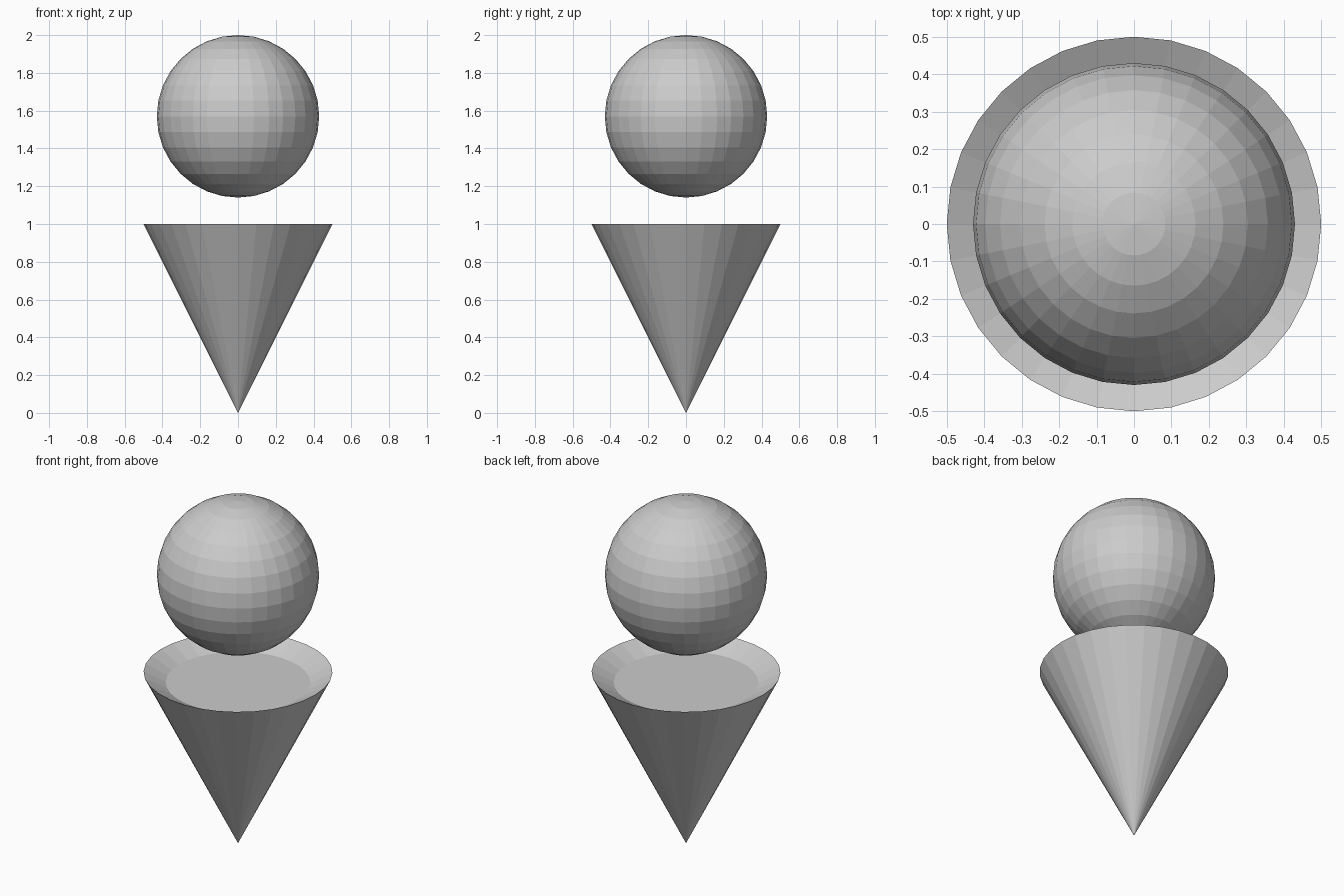
import bpy
import bmesh

cube = bpy.data.objects.get("Cube")
if cube:
    bpy.data.objects.remove(cube, do_unlink=True)

SIDES = 32

grey = bpy.data.materials.new("plain grey")
grey.use_nodes = True
colour = (0.6, 0.6, 0.6, 1.0)
grey.diffuse_color = colour
grey.node_tree.nodes["Principled BSDF"].inputs["Base Color"].default_value = colour

# Cone standing on its tip
bpy.ops.mesh.primitive_cone_add(vertices=SIDES, radius1=0, radius2=0.5, depth=1,
                                location=(0, 0, 0.5))
cone = bpy.context.object
cone.name = "cone"

# Sunken floor inside the rim: inset the top cap and lower it
bm = bmesh.new()
bm.from_mesh(cone.data)
cap = max(bm.faces, key=lambda f: f.calc_center_median().z)
bmesh.ops.inset_individual(bm, faces=[cap], thickness=0.117, depth=0)
bmesh.ops.translate(bm, verts=cap.verts, vec=(0, 0, -0.06))
bm.to_mesh(cone.data)
bm.free()
cone.data.materials.append(grey)

# Ball floating above the cone
bpy.ops.mesh.primitive_uv_sphere_add(segments=SIDES, ring_count=SIDES // 2,
                                     radius=0.43, location=(0, 0, 1.57))
ball = bpy.context.object
ball.name = "ball"
ball.data.materials.append(grey)
